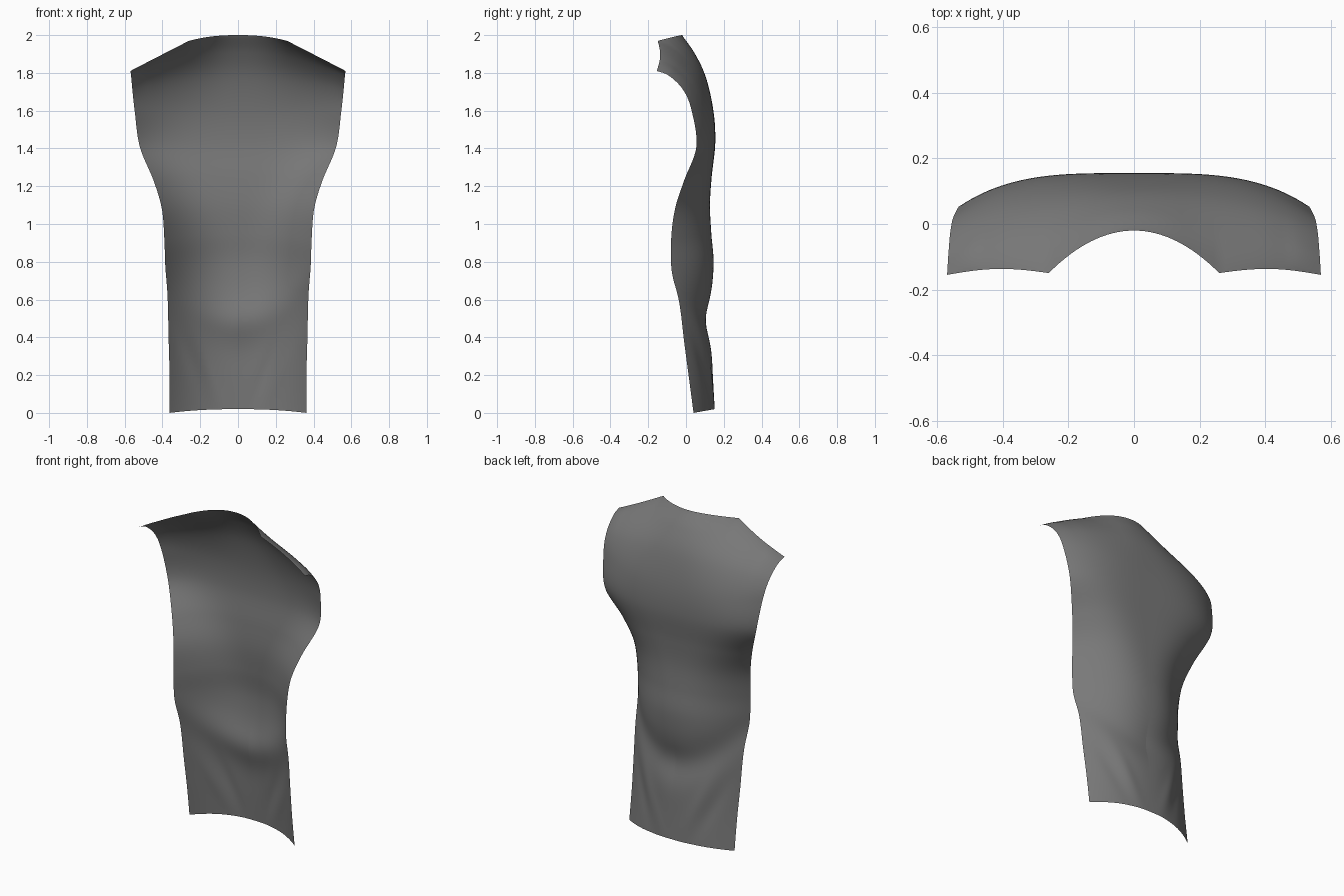
import bpy, bmesh, math

if "Cube" in bpy.data.objects:
    bpy.data.objects.remove(bpy.data.objects["Cube"])

# Guide rows from hem to shoulder: centre back (y, z), side edge (x, y, z)
ROWS = [
    (.152, .02, .362, .040, .00), (.142, .20, .362, .015, .19),
    (.136, .38, .367, -.010, .38), (.134, .50, .370, -.025, .52),
    (.137, .62, .374, -.040, .64), (.146, .80, .385, -.070, .78),
    (.134, .95, .390, -.078, .92), (.127, 1.10, .403, -.058, 1.08),
    (.136, 1.25, .447, -.010, 1.23), (.155, 1.43, .520, .055, 1.41),
    (.145, 1.60, .547, .030, 1.60), (.105, 1.78, .559, -.015, 1.71),
    (.045, 1.91, .566, -.090, 1.785), (-.020, 2.0, .570, -.155, 1.81),
]
NECK = .456      # fraction of the half width where the neckline meets the shoulder
STEPS = 8
HALF = 16


def gauss(d, w):
    return math.exp(-(d / w) ** 2)


def row_at(v):
    """Catmull-Rom interpolation of the guide rows."""
    n = len(ROWS)
    i = min(int(v), n - 2)
    t = v - i
    a, b, c, d = (ROWS[min(max(k, 0), n - 1)] for k in (i - 1, i, i + 1, i + 2))
    return [.5 * (2 * q + (r - p) * t + (2 * p - 5 * q + 4 * r - s) * t * t
                  + (3 * q - p - 3 * r + s) * t ** 3)
            for p, q, r, s in zip(a, b, c, d)]


def top_shift(u):
    """Offset (y, z) to a round neckline, then an almost straight shoulder seam."""
    u = abs(u)
    if u > 1:
        return 0, 0
    f = u ** 2.3
    if u <= NECK:
        return -.02 - .13 * (u / NECK) ** 2 + .02 + .135 * f, 0
    t = (u - NECK) / (1 - NECK)
    y = -.15 - .005 * t + .015 * math.sin(math.pi * t)
    z = 1.969 - .159 * t
    return y + .02 + .135 * f, z - (2 - .19 * f)


def soft_shift(u):
    """The same offset averaged sideways, so the neck corner fades into the back."""
    near = [top_shift(u + k * .03) for k in range(-6, 7)]
    edge = min(1, (1 - u) / .18)
    return [edge * sum(s[k] for s in near) / len(near) for k in (0, 1)]


def surface(u, v):
    cy, cz, sx, sy, sz = row_at(v)
    top = len(ROWS) - 1
    p = 2.3 + 1.3 * gauss(cz - 1.4, .3)
    f = u ** p
    x, y, z = sx * u, cy + (sy - cy) * f, cz + (sz - cz) * f
    # pull the top rows forward to the neckline and shoulder seam
    w = max(0, (v - top + 3.2) / 3.2) ** 2
    if w > 0:
        sharp, soft = top_shift(u), soft_shift(u)
        k = w ** 3
        y += w * (soft[0] + k * (sharp[0] - soft[0]))
        z += w * (soft[1] + k * (sharp[1] - soft[1]))
    # sagging drag fold across the lower back, and slanted folds below it
    y -= .030 * (1 - .6 * u) * gauss(z - (.49 + .22 * u * u), .115)
    fade = gauss(z - .25, .17)
    y += .006 * fade * gauss(x - (.06 + .4 * z), .04)
    y -= .006 * fade * gauss(x - (.14 + .4 * z), .04)
    return x, y, z


# Right half of the back panel
us = [NECK * i / HALF for i in range(HALF)]
us += [NECK + (1 - NECK) * i / HALF for i in range(HALF + 1)]
count = (len(ROWS) - 1) * STEPS
bm = bmesh.new()
grid = [[bm.verts.new(surface(u, j / STEPS)) for u in us] for j in range(count + 1)]
for lo, hi in zip(grid, grid[1:]):
    for i in range(len(us) - 1):
        bm.faces.new((lo[i], hi[i], hi[i + 1], lo[i + 1])).smooth = True
mesh = bpy.data.meshes.new("shirt_back_panel")
bm.to_mesh(mesh)
bm.free()

cloth = bpy.data.materials.new("dark grey cloth")
cloth.diffuse_color = (.19, .19, .19, 1)
cloth.use_nodes = True
cloth.node_tree.nodes["Principled BSDF"].inputs["Base Color"].default_value = cloth.diffuse_color
mesh.materials.append(cloth)
panel = bpy.data.objects.new("shirt_back_panel", mesh)
bpy.context.collection.objects.link(panel)

# Left half, left unwelded so the centre back seam stays
mirror = panel.modifiers.new("left half", 'MIRROR')
mirror.use_mirror_merge = False
